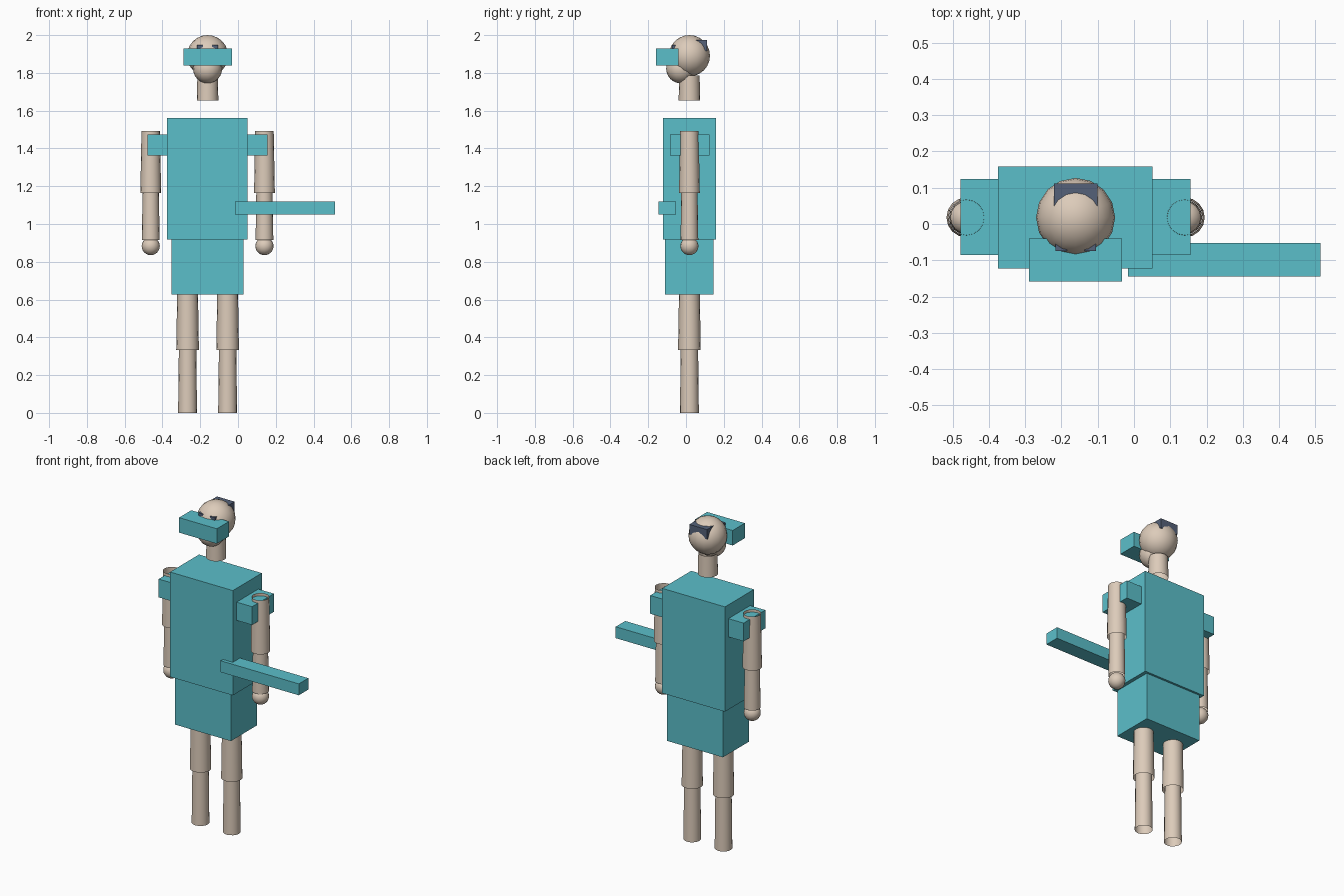
import bpy
from mathutils import Vector

old = bpy.data.objects.get("Cube")
if old:
    bpy.data.objects.remove(old, do_unlink=True)

CX, CY = -0.161, 0.018  # centre line of the figure


def material(name, rgb):
    m = bpy.data.materials.new(name)
    m.use_nodes = True
    m.diffuse_color = (*rgb, 1)
    m.node_tree.nodes["Principled BSDF"].inputs["Base Color"].default_value = (*rgb, 1)
    return m


teal = material("teal", (0.105, 0.52, 0.59))
skin = material("skin", (0.72, 0.60, 0.49))
slate = material("slate", (0.09, 0.12, 0.19))


def finish(name, mat, smooth=False):
    ob = bpy.context.object
    ob.name = ob.data.name = name
    ob.data.materials.append(mat)
    if smooth:
        bpy.ops.object.shade_smooth_by_angle()
    return ob


def box(name, mat, lo, hi):
    lo, hi = Vector(lo), Vector(hi)
    bpy.ops.mesh.primitive_cube_add(size=1, location=(lo + hi) / 2)
    ob = finish(name, mat)
    for v in ob.data.vertices:
        v.co *= hi - lo


def tube(name, x, z_low, z_high, r_low, r_high):
    # open-ended tapered limb section
    bpy.ops.mesh.primitive_cone_add(vertices=16, radius1=r_low, radius2=r_high,
                                    depth=z_high - z_low, end_fill_type='NOTHING',
                                    location=(x, CY, (z_low + z_high) / 2))
    finish(name, skin, True)


def ball(name, x, y, z, r):
    bpy.ops.mesh.primitive_uv_sphere_add(segments=16, ring_count=12, radius=r,
                                         location=(x, y, z))
    finish(name, skin, True)


# Clothing blocks
box("torso", teal, (-0.375, -0.123, 0.917), (0.051, 0.158, 1.56))
box("hips", teal, (-0.352, -0.11, 0.626), (0.029, 0.145, 0.917))

# Head, neck and face
ball("head", CX, CY, 1.891, 0.109)
ball("jaw", CX, -0.028, 1.822, 0.077)
tube("neck", CX, 1.655, 1.785, 0.057, 0.054)
box("visor", teal, (-0.289, -0.158, 1.838), (-0.033, -0.04, 1.93))
box("hair_tuft", slate, (CX - 0.06, 0.05, 1.915), (CX + 0.06, 0.112, 1.975))

# Held bar
box("held_bar", teal, (-0.016, -0.145, 1.05), (0.514, -0.053, 1.12))

# Paired parts
for side, s in (("left", 1), ("right", -1)):
    arm = CX + s * 0.301
    leg = CX + s * 0.106
    eye = CX + s * 0.04
    pad = sorted((CX + s * 0.2, CX + s * 0.317))
    box(side + "_shoulder_pad", teal, (pad[0], -0.086, 1.363), (pad[1], 0.124, 1.475))
    tube(side + "_upper_arm", arm, 1.163, 1.492, 0.055, 0.049)
    tube(side + "_forearm", arm, 0.915, 1.18, 0.047, 0.043)
    ball(side + "_hand", arm, CY, 0.883, 0.048)
    tube(side + "_thigh", leg, 0.332, 0.64, 0.06, 0.055)
    tube(side + "_shin", leg, 0, 0.35, 0.05, 0.046)
    box(side + "_eye", slate, (eye - 0.016, -0.075, 1.915), (eye + 0.016, -0.045, 1.947))
